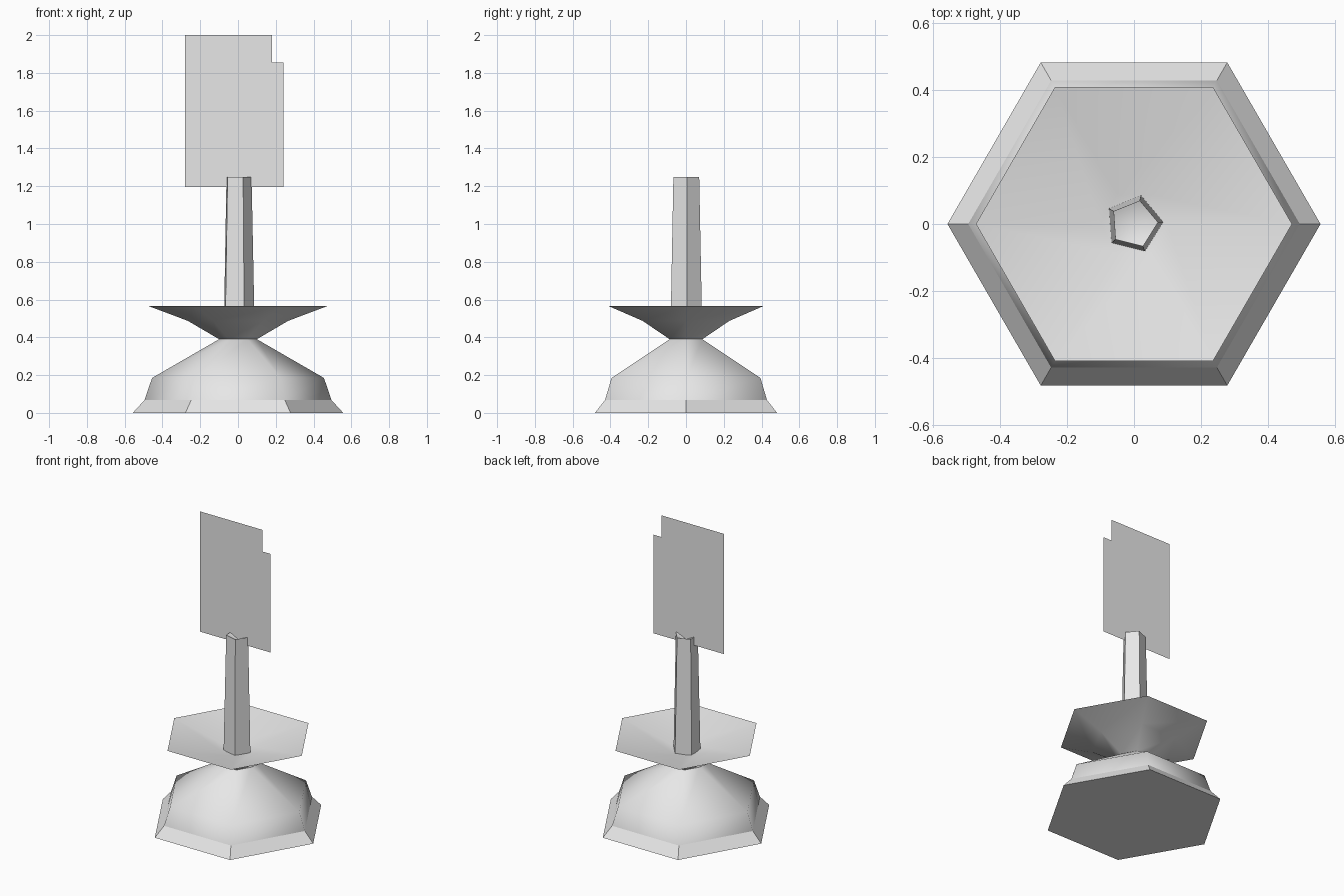
import bpy, bmesh
from math import sin, cos, pi, radians

cube = bpy.data.objects.get("Cube")
if cube:
    bpy.data.objects.remove(cube, do_unlink=True)

grey = bpy.data.materials.new("plain_grey")
grey.use_nodes = True
grey.diffuse_color = (0.8, 0.8, 0.8, 1)
grey.node_tree.nodes["Principled BSDF"].inputs["Base Color"].default_value = (0.8, 0.8, 0.8, 1)


def finish(name, bm):
    mesh = bpy.data.meshes.new(name)
    bm.to_mesh(mesh)
    bm.free()
    mesh.materials.append(grey)
    obj = bpy.data.objects.new(name, mesh)
    bpy.context.collection.objects.link(obj)
    return obj


def lathe(name, profile, sides, turn=0.0, sharp_below=-1.0, sharp_angle=58):
    """Skin a (radius, z) profile around z; a zero radius closes it to a point."""
    bm = bmesh.new()
    rings = []
    for r, z in profile:
        count = sides if r > 0 else 1
        angles = [turn + 2 * pi * i / sides for i in range(count)]
        rings.append([bm.verts.new((r * cos(a), r * sin(a), z)) for a in angles])
    for low, high in zip(rings, rings[1:]):
        for i in range(sides):
            j = (i + 1) % sides
            corners = [low[i], low[j % len(low)], high[j % len(high)], high[i % len(high)]] \
                if len(low) > 1 else [low[0], high[j], high[i]]
            bm.faces.new(list(dict.fromkeys(corners)))
    bmesh.ops.recalc_face_normals(bm, faces=bm.faces)
    for face in bm.faces:
        face.smooth = True
    for edge in bm.edges:
        angle = edge.calc_face_angle(0)
        low_corner = max(v.co.z for v in edge.verts) < sharp_below
        edge.smooth = not (angle > radians(sharp_angle) or (low_corner and angle > 0.1))
    return finish(name, bm)


# Hexagonal foot flowing through a narrow neck into a shallow drip dish
lathe("foot_and_dish",
      [(0, 0), (0.557, 0), (0.495, 0.068), (0.455, 0.185), (0.1, 0.39),
       (0.265, 0.487), (0.472, 0.565), (0.1, 0.483), (0, 0.47)],
      6, sharp_below=0.1)

# Tapered five-sided candle with a slightly sunken top
lathe("candle", [(0, 0.46), (0.088, 0.46), (0.072, 1.25), (0, 1.22)], 5, turn=radians(4))

# Flat flame card with a notched corner
bm = bmesh.new()
outline = [(-0.28, 1.195), (0.24, 1.195), (0.24, 1.855),
           (0.18, 1.855), (0.18, 2.0), (-0.28, 2.0)]
bm.faces.new([bm.verts.new((x, 0, z)) for x, z in outline])
finish("flame_card", bm)
